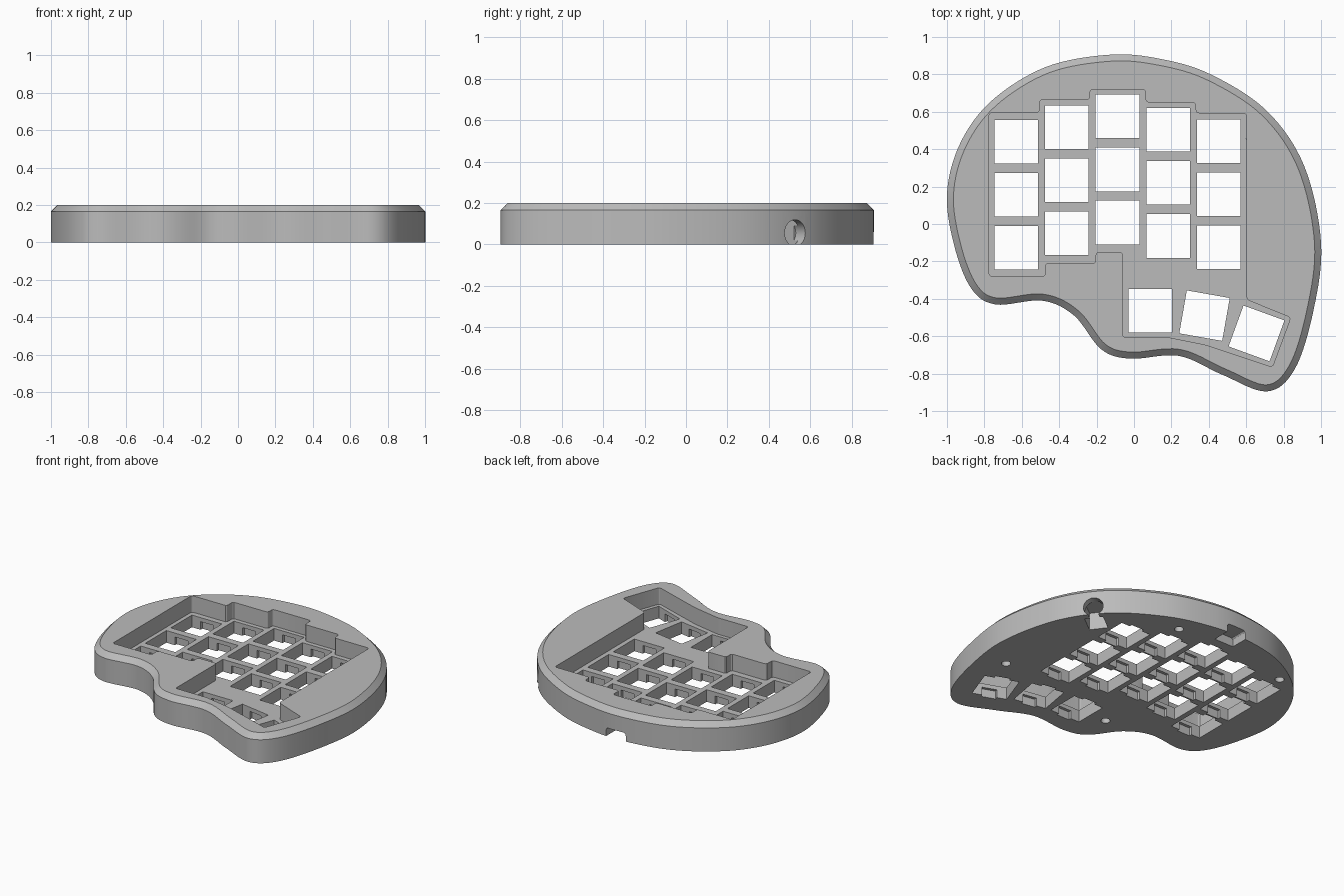
import bpy, bmesh, math
from mathutils import Matrix, Vector

cube = bpy.data.objects.get("Cube")
if cube:
    bpy.data.objects.remove(cube, do_unlink=True)

HEIGHT, CHAMFER, FLOOR, LIP = 0.2, 0.035, 0.085, 0.028
HOLE, PITCH = 0.233, 0.2835

grey = bpy.data.materials.new("plain grey")
grey.use_nodes = True
colour = (0.5, 0.5, 0.5, 1)
grey.diffuse_color = colour
grey.node_tree.nodes["Principled BSDF"].inputs["Base Color"].default_value = colour


def make_object(name, bm):
    bmesh.ops.recalc_face_normals(bm, faces=bm.faces)
    mesh = bpy.data.meshes.new(name)
    bm.to_mesh(mesh)
    bm.free()
    mesh.materials.append(grey)
    obj = bpy.data.objects.new(name, mesh)
    bpy.context.collection.objects.link(obj)
    return obj


def smooth_loop(points, steps):
    """Closed Catmull-Rom curve through the points."""
    pts = [Vector(p) for p in points]
    out = []
    for i in range(len(pts)):
        a, b, c, d = (pts[(i + k - 1) % len(pts)] for k in range(4))
        for s in range(steps):
            t = s / steps
            out.append(0.5 * (2 * b + (c - a) * t + (2 * a - 5 * b + 4 * c - d) * t ** 2
                              + (3 * b - a - 3 * c + d) * t ** 3))
    return out


def inset_loop(loop, amount):
    """Move a clockwise loop inward along its normals."""
    out = []
    for i, p in enumerate(loop):
        t = (loop[(i + 1) % len(loop)] - loop[i - 1]).normalized()
        out.append(p + Vector((t.y, -t.x)) * amount)
    return out


def rounded_loop(points, radius):
    """Replace each corner with a small arc."""
    pts = [Vector(p) for p in points]
    out = []
    for i, p in enumerate(pts):
        a = p + (pts[i - 1] - p).normalized() * radius
        b = p + (pts[(i + 1) % len(pts)] - p).normalized() * radius
        for t in (0, 0.33, 0.67, 1):
            out.append(a * (1 - t) ** 2 + p * 2 * t * (1 - t) + b * t * t)
    return out


def loft(name, rings):
    """Skin a stack of (loop, z) rings and cap both ends."""
    bm = bmesh.new()
    rows = [[bm.verts.new((p.x, p.y, z)) for p in loop] for loop, z in rings]
    n = len(rows[0])
    for low, high in zip(rows, rows[1:]):
        for i in range(n):
            j = (i + 1) % n
            bm.faces.new((low[i], low[j], high[j], high[i]))
    bm.faces.new(rows[0])
    bm.faces.new(rows[-1])
    return make_object(name, bm)


def cut(body, cutter):
    cutter.hide_render = True
    mod = body.modifiers.new(cutter.name, "BOOLEAN")
    mod.operation, mod.solver, mod.object = "DIFFERENCE", "EXACT", cutter
    bpy.context.view_layer.update()
    result = bpy.data.meshes.new_from_object(
        body.evaluated_get(bpy.context.evaluated_depsgraph_get()))
    body.modifiers.clear()
    body.data = result
    bpy.data.objects.remove(cutter, do_unlink=True)


def box_cutter(name, matrix, size):
    bm = bmesh.new()
    bmesh.ops.create_cube(bm, size=1, matrix=matrix @ Matrix.Diagonal((*size, 1)))
    return make_object(name, bm)


def cylinder_cutter(name, matrix, radius, depth, sides):
    bm = bmesh.new()
    bmesh.ops.create_cone(bm, cap_ends=True, segments=sides, radius1=radius,
                          radius2=radius, depth=depth, matrix=matrix)
    return make_object(name, bm)


# Case body: flowing outline with a chamfered top rim
outline = smooth_loop([
    (-0.13, 0.905), (0.14, 0.883), (0.41, 0.80), (0.71, 0.605), (0.91, 0.31),
    (1.0, -0.1), (0.96, -0.46), (0.86, -0.775), (0.71, -0.895), (0.47, -0.805),
    (0.24, -0.705), (-0.02, -0.72), (-0.175, -0.67), (-0.32, -0.49), (-0.49, -0.41),
    (-0.74, -0.43), (-0.87, -0.345), (-0.96, -0.12), (-1.0, 0.16), (-0.93, 0.43),
    (-0.76, 0.66), (-0.47, 0.84)], 8)
case = loft("keyboard_case", [(outline, 0), (outline, HEIGHT - CHAMFER),
                              (inset_loop(outline, CHAMFER), HEIGHT)])

# Sunken key well with stepped walls
well = rounded_loop([
    (-0.775, 0.595), (-0.505, 0.595), (-0.505, 0.665), (-0.235, 0.665), (-0.235, 0.72),
    (0.062, 0.72), (0.062, 0.65), (0.33, 0.65), (0.33, 0.592), (0.602, 0.592),
    (0.602, -0.405), (0.838, -0.5), (0.74, -0.765), (0.38, -0.645), (0.18, -0.605),
    (-0.06, -0.605), (-0.06, -0.15), (-0.205, -0.15), (-0.205, -0.21), (-0.475, -0.21),
    (-0.475, -0.28), (-0.775, -0.28)], 0.018)
cut(case, loft("key_well", [(well, FLOOR), (well, HEIGHT + 0.1)]))

# Switch holes: five staggered columns and three fanned thumb keys
keys = [(-0.63 + 0.2708 * col, top - PITCH * row, 0)
        for col, top in enumerate((0.44, 0.518, 0.575, 0.503, 0.442)) for row in range(3)]
keys += [(0.087, -0.463, 0), (0.377, -0.49, -10), (0.655, -0.585, -20)]
for x, y, angle in keys:
    place = Matrix.Translation((x, y, 0)) @ Matrix.Rotation(math.radians(angle), 4, "Z")
    cut(case, box_cutter("switch_hole", place, (HOLE, HOLE, 0.5)))
    # Clip recesses under the lip on both ends
    cut(case, box_cutter("clip_recess", place, (0.1, HOLE + 0.04, 2 * (FLOOR - LIP))))

# Round cable hole and its connector pocket, open underneath
axis = Matrix.Rotation(math.atan2(0.6, 0.8), 4, "Z")
bore = Matrix.Translation((0.78, 0.527, 0.055)) @ axis @ Matrix.Rotation(math.pi / 2, 4, "Y")
cut(case, cylinder_cutter("cable_hole", bore, 0.064, 0.16, 32))
cut(case, box_cutter("connector_pocket", Matrix.Translation((0.69, 0.45, 0)) @ axis,
                     (0.14, 0.12, 0.24)))

# Rear port notch with softened upper corners
profile = rounded_loop([(-0.075, -0.05), (-0.075, 0.06), (0.075, 0.06), (0.075, -0.05)], 0.02)
notch = loft("port_notch", [(profile, -0.1), (profile, 0.1)])
notch.data.transform(Matrix.Translation((-0.09, 0.88, 0)) @ Matrix.Rotation(math.pi / 2, 4, "X"))
cut(case, notch)

# Blind screw holes in the underside
for x, y in ((0.8, -0.31), (0.24, 0.73), (-0.66, 0.65), (-0.15, -0.46)):
    cut(case, cylinder_cutter("screw_hole", Matrix.Translation((x, y, 0)), 0.03, 0.2, 16))

# Smooth outline with crisp edges
bpy.ops.object.select_all(action="DESELECT")
case.select_set(True)
bpy.context.view_layer.objects.active = case
bpy.ops.object.shade_smooth_by_angle(angle=math.radians(30))
